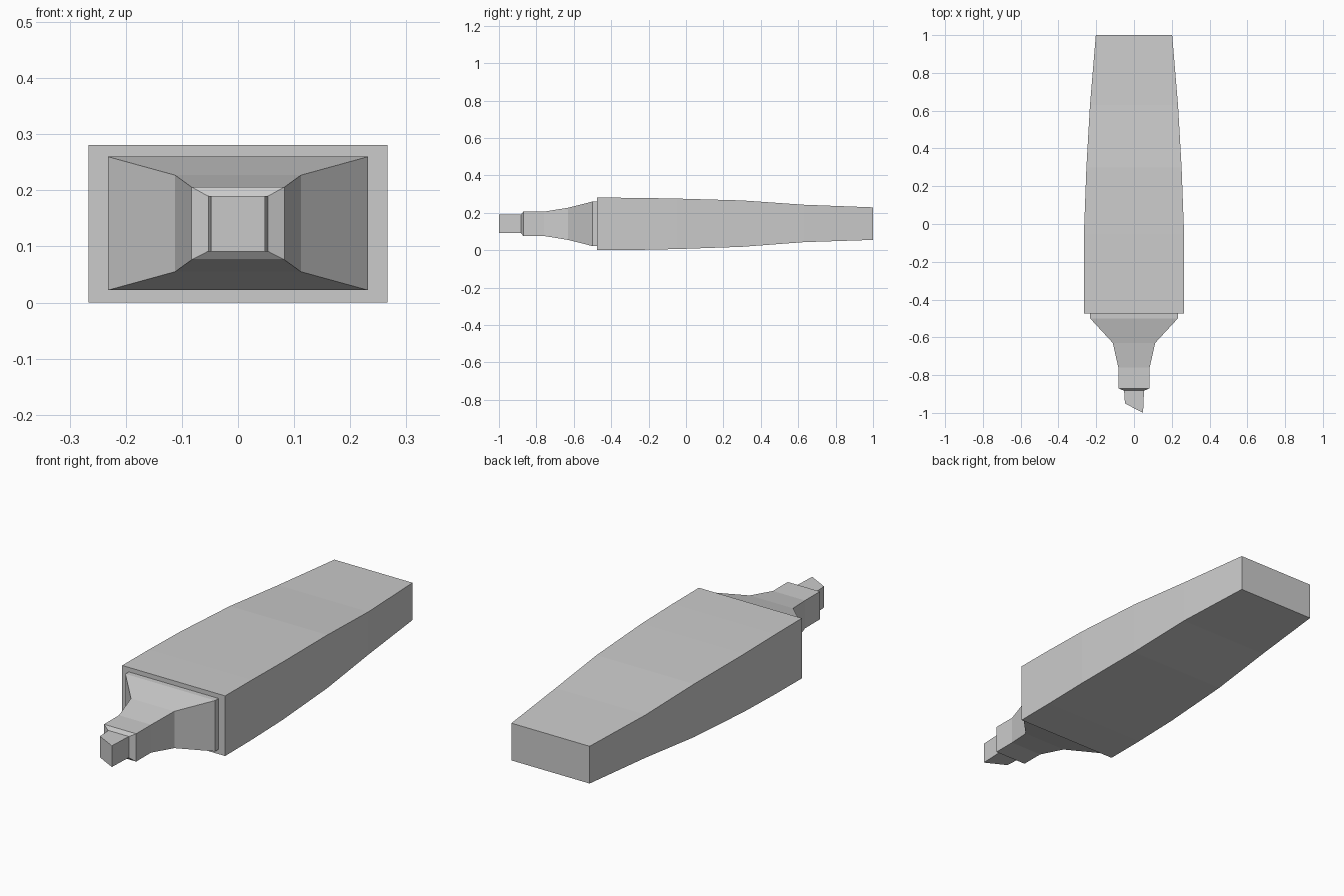
import bpy, bmesh

if "Cube" in bpy.data.objects:
    bpy.data.objects.remove(bpy.data.objects["Cube"])

def loft(name, sections):
    """Skin rectangular sections (y, half_width, z_low, z_high), front to back."""
    bm = bmesh.new()
    rings = []
    for y, w, lo, hi in sections:
        rings.append([bm.verts.new(p) for p in
                      ((-w, y, lo), (w, y, lo), (w, y, hi), (-w, y, hi))])
    for a, b in zip(rings, rings[1:]):
        for i in range(4):
            j = (i + 1) % 4
            bm.faces.new((a[i], a[j], b[j], b[i]))
    bm.faces.new(rings[0])
    bm.faces.new(rings[-1])
    bmesh.ops.recalc_face_normals(bm, faces=bm.faces)
    mesh = bpy.data.meshes.new(name)
    bm.to_mesh(mesh)
    bm.free()
    obj = bpy.data.objects.new(name, mesh)
    bpy.context.collection.objects.link(obj)
    return obj

# Barrel: wide at the front, tapering to the back
loft("barrel", [
    (-0.475, 0.266, 0.0, 0.281),
    (-0.28, 0.266, 0.001, 0.28),
    (-0.05, 0.265, 0.006, 0.276),
    (0.30, 0.252, 0.018, 0.266),
    (0.63, 0.233, 0.043, 0.243),
    (1.0, 0.202, 0.055, 0.229),
])

# Stepped neck with a concave flare and a shallow sloped front rim
loft("neck", [
    (-0.882, 0.054, 0.091, 0.190),
    (-0.870, 0.083, 0.076, 0.206),
    (-0.76, 0.083, 0.076, 0.206),
    (-0.63, 0.112, 0.055, 0.227),
    (-0.50, 0.232, 0.022, 0.260),
    (-0.46, 0.232, 0.022, 0.260),
])

# Chisel tip: front end slanted across the width
tip = loft("chisel_tip", [
    (-0.975, 0.048, 0.091, 0.190),
    (-0.86, 0.054, 0.091, 0.190),
])
for v in tip.data.vertices:
    if v.co.y < -0.9:
        v.co.y = -1.0 if v.co.x > 0 else -0.95
